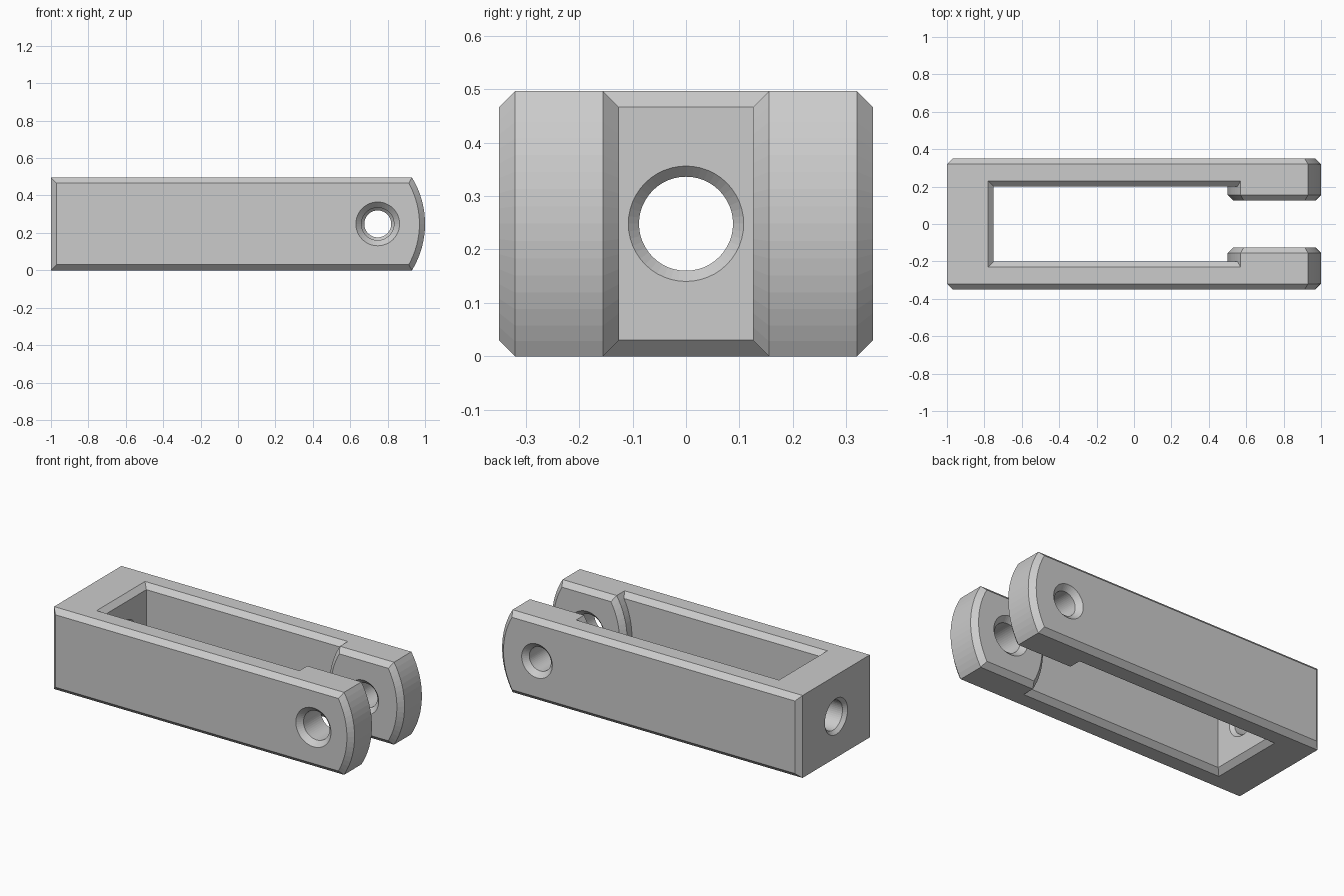
import bpy, bmesh, math

cube = bpy.data.objects.get("Cube")
if cube:
    bpy.data.objects.remove(cube, do_unlink=True)

H = 0.496            # height
MID = H / 2
C = 0.03             # chamfer
R = 0.475            # radius of the rounded ends
PIN_X = 0.747        # cross pin position

steel = bpy.data.materials.new("grey steel")
steel.use_nodes = True
grey = (0.6, 0.6, 0.6, 1)
steel.diffuse_color = grey
steel.node_tree.nodes["Principled BSDF"].inputs["Base Color"].default_value = grey


def loft(name, sections):
    """Bridge equal-length point loops and cap both ends."""
    bm = bmesh.new()
    rings = [[bm.verts.new(p) for p in s] for s in sections]
    n = len(rings[0])
    for a, b in zip(rings, rings[1:]):
        for i in range(n):
            j = (i + 1) % n
            bm.faces.new((a[i], a[j], b[j], b[i]))
    bm.faces.new(rings[0])
    bm.faces.new(rings[-1][::-1])
    bmesh.ops.recalc_face_normals(bm, faces=bm.faces)
    mesh = bpy.data.meshes.new(name)
    bm.to_mesh(mesh)
    bm.free()
    mesh.materials.append(steel)
    obj = bpy.data.objects.new(name, mesh)
    bpy.context.collection.objects.link(obj)
    return obj


def combine(target, tool, operation):
    """Apply a boolean and discard the helper."""
    tool.hide_render = True
    mod = target.modifiers.new(operation, "BOOLEAN")
    mod.operation, mod.solver, mod.object = operation, "EXACT", tool
    bpy.context.view_layer.objects.active = target
    bpy.ops.object.modifier_apply(modifier=mod.name)
    bpy.data.objects.remove(tool, do_unlink=True)


def arc(cx, side, inset, segs=16):
    """Arc in x/z from bottom to top, bulging towards side."""
    r, half = R - inset, MID - inset
    a = math.asin(half / r)
    return [(cx + side * r * math.cos(t), MID + r * math.sin(t))
            for t in (-a + 2 * a * i / segs for i in range(segs + 1))]


def body_profile(y, inset):
    pts = [(-1 + inset, H - inset), (-1 + inset, inset)] + arc(1 - R, 1, inset)
    return [(x, y, z) for x, z in pts]


def pad_profile(y, inset):
    pts = arc(1 - R, 1, inset) + arc(0.5 + R, -1, inset)[::-1]
    return [(x, y, z) for x, z in pts]


def slot_profile(z, grow):
    x0, y = -0.75 - grow, 0.2 + grow
    return [(x0, -y, z), (1.3, -y, z), (1.3, y, z), (x0, y, z)]


def bore(axis, start, end, radius, chamfer, segs=48):
    """Drill with a countersink at both ends, along x or y."""
    e = 0.01
    stations = [(start - e, radius + chamfer + e), (start + chamfer, radius),
                (end - chamfer, radius), (end + e, radius + chamfer + e)]
    sections = []
    for pos, r in stations:
        ring = []
        for i in range(segs):
            t = 2 * math.pi * i / segs
            u, z = r * math.cos(t), MID + r * math.sin(t)
            ring.append((pos, u, z) if axis == "x" else (PIN_X + u, pos, z))
        sections.append(ring)
    return loft("bore_cutter", sections)


# Chamfered bar with rounded nose
fork = loft("clevis_fork", [body_profile(-0.35, C), body_profile(-0.35 + C, 0),
                            body_profile(0.35 - C, 0), body_profile(0.35, C)])

# Open slot with chamfered rims
e = 0.01
combine(fork, loft("slot_cutter", [slot_profile(-e, C + e), slot_profile(C, 0),
                                   slot_profile(H - C, 0), slot_profile(H + e, C + e)]),
        "DIFFERENCE")

# Thickened pads on the inside of both prongs
for s in (-1, 1):
    combine(fork, loft("prong_pad", [pad_profile(s * 0.125, C), pad_profile(s * (0.125 + C), 0),
                                     pad_profile(s * 0.26, 0)]), "UNION")

# Pin holes (front one wider) and rod hole in the end wall
combine(fork, bore("y", -0.35, -0.125, 0.087, C), "DIFFERENCE")
combine(fork, bore("y", 0.125, 0.35, 0.072, C), "DIFFERENCE")
combine(fork, bore("x", -1, -0.75, 0.088, 0.02), "DIFFERENCE")
